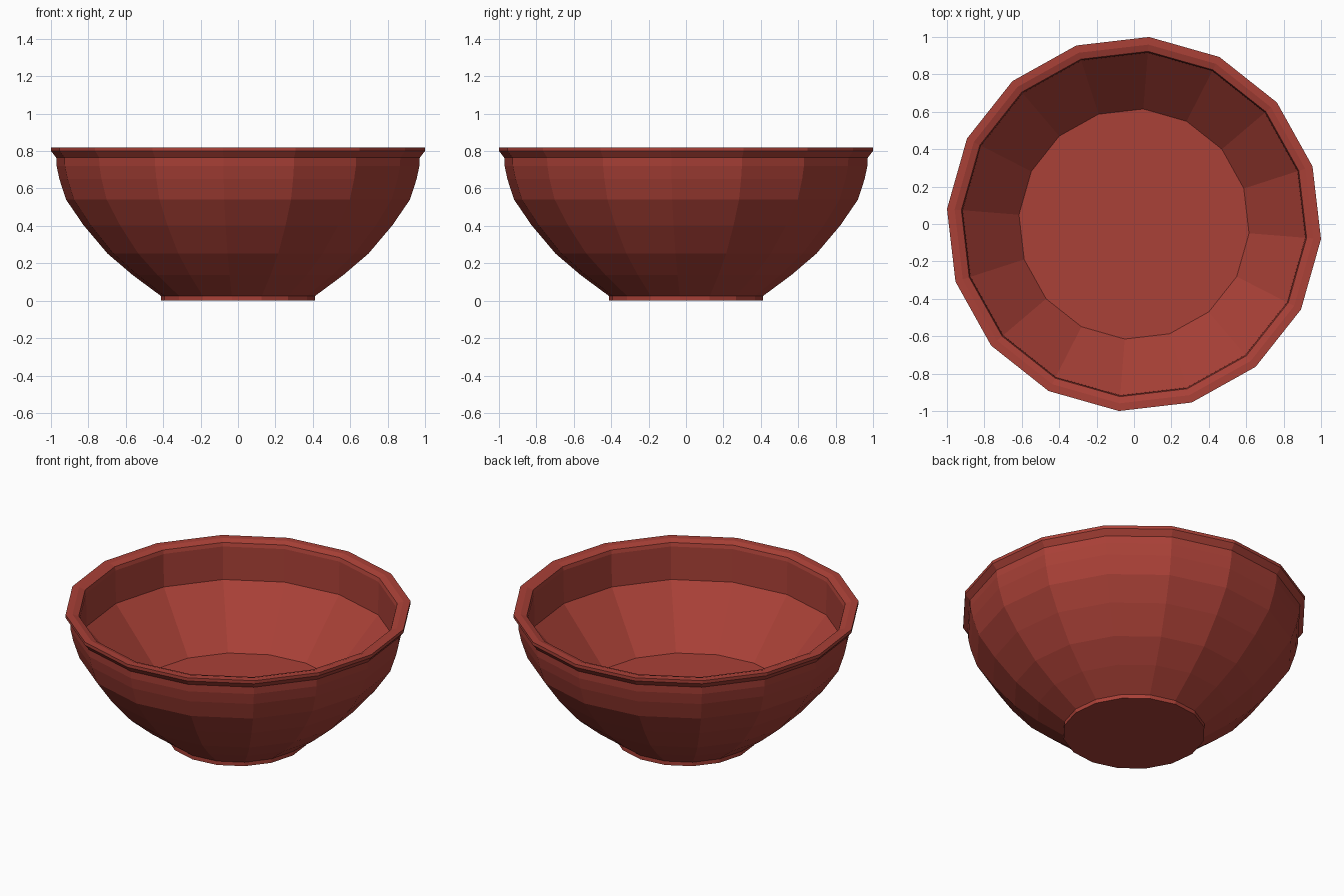
import bpy, bmesh, math

if "Cube" in bpy.data.objects:
    bpy.data.objects.remove(bpy.data.objects["Cube"])

SIDES = 16
PHASE = math.radians(-4.6)

# Closed cross-section (radius, height): foot, outer curve, rim, inner wall, floor
PROFILE = [
    (0.413, 0.0), (0.413, 0.025),
    (0.565, 0.137), (0.70, 0.252), (0.828, 0.403), (0.922, 0.54),
    (0.958, 0.65), (0.973, 0.72), (0.975, 0.765),
    (1.003, 0.80), (1.003, 0.82),
    (0.962, 0.82), (0.926, 0.808), (0.920, 0.785),
    (0.918, 0.575), (0.617, 0.245),
]


def lathe(name, profile, material):
    bm = bmesh.new()
    rings = []
    for r, z in profile:
        ring = []
        for i in range(SIDES):
            a = PHASE + math.tau * i / SIDES
            ring.append(bm.verts.new((r * math.cos(a), r * math.sin(a), z)))
        rings.append(ring)
    for low, high in zip(rings, rings[1:]):
        for i in range(SIDES):
            j = (i + 1) % SIDES
            bm.faces.new((low[i], low[j], high[j], high[i]))
    # Underside and inner floor
    bm.faces.new(rings[0][::-1])
    bm.faces.new(rings[-1])
    bmesh.ops.recalc_face_normals(bm, faces=bm.faces)
    mesh = bpy.data.meshes.new(name)
    bm.to_mesh(mesh)
    bm.free()
    mesh.materials.append(material)
    obj = bpy.data.objects.new(name, mesh)
    bpy.context.collection.objects.link(obj)
    return obj


red = bpy.data.materials.new("red_glaze")
red.diffuse_color = (0.40, 0.052, 0.038, 1.0)
red.use_nodes = True
red.node_tree.nodes["Principled BSDF"].inputs["Base Color"].default_value = red.diffuse_color

lathe("bowl", PROFILE, red)
